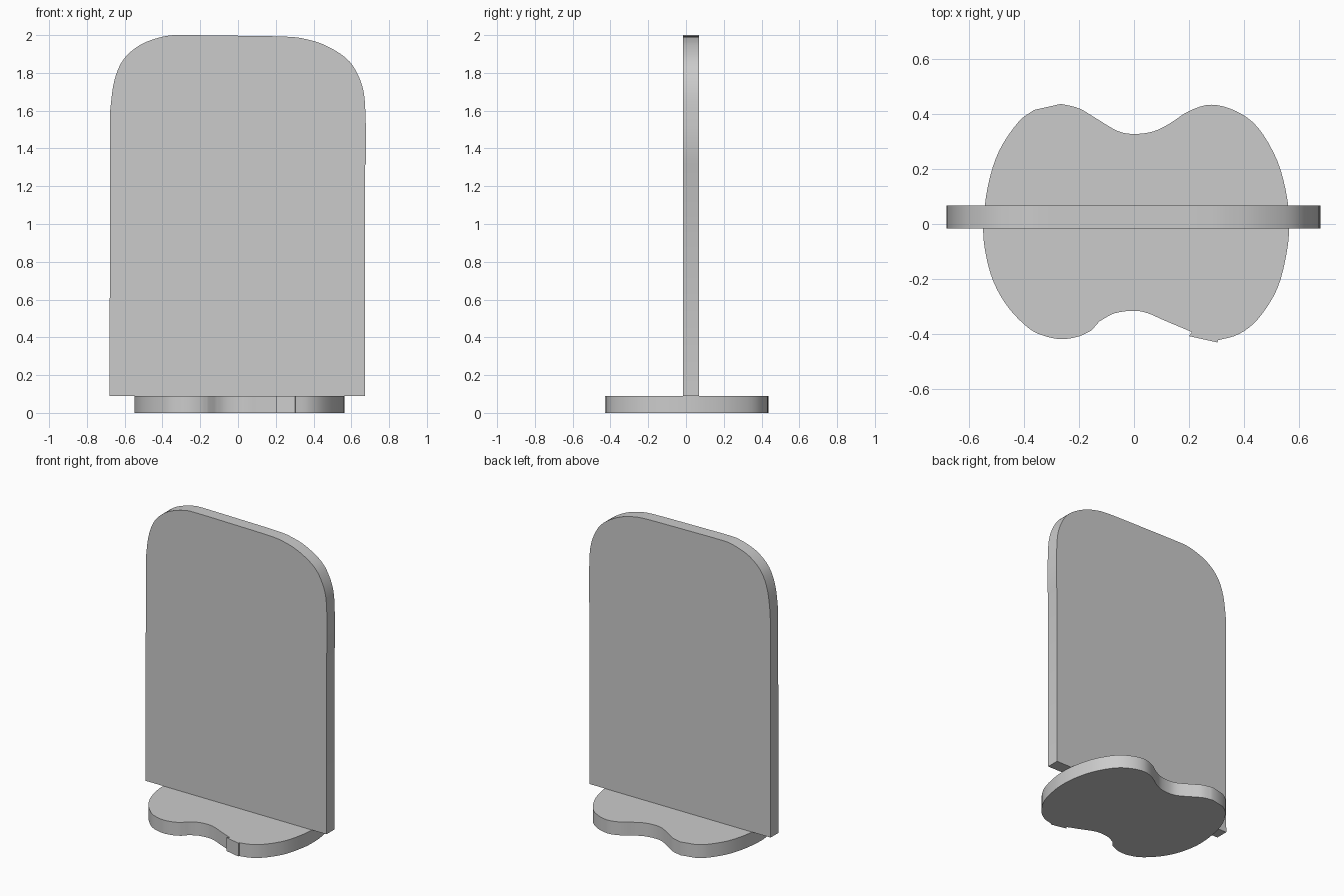
import bpy, bmesh
from mathutils import Vector

if "Cube" in bpy.data.objects:
    bpy.data.objects.remove(bpy.data.objects["Cube"])


def smooth_run(pts, steps=4):
    """Catmull-Rom curve through an open run of points."""
    p = [Vector(q) for q in pts]
    if len(p) < 3:
        return p
    p = [2 * p[0] - p[1]] + p + [2 * p[-1] - p[-2]]
    out = []
    for a, b, c, d in zip(p, p[1:], p[2:], p[3:]):
        for i in range(steps):
            t = i / steps
            out.append(0.5 * (2 * b + (c - a) * t + (2 * a - 5 * b + 4 * c - d) * t * t
                              + (3 * b - a - 3 * c + d) * t ** 3))
    return out + [p[-2]]


def plate(name, outline, place, depth):
    """Extrude a closed 2D outline into a flat plate."""
    bm = bmesh.new()
    face = bm.faces.new([bm.verts.new(place(p)) for p in outline])
    ext = bmesh.ops.extrude_face_region(bm, geom=[face])
    bmesh.ops.translate(bm, vec=depth,
                        verts=[v for v in ext["geom"] if isinstance(v, bmesh.types.BMVert)])
    bmesh.ops.recalc_face_normals(bm, faces=bm.faces)
    mesh = bpy.data.meshes.new(name)
    bm.to_mesh(mesh)
    bm.free()
    obj = bpy.data.objects.new(name, mesh)
    bpy.context.collection.objects.link(obj)
    bpy.ops.object.select_all(action="DESELECT")
    obj.select_set(True)
    bpy.context.view_layer.objects.active = obj
    bpy.ops.object.shade_smooth_by_angle()


# Base: waisted foot; each run is smooth, with corners between runs
base_runs = [
    [(0.305, -0.422), (0.38, -0.40), (0.45, -0.345), (0.52, -0.235), (0.555, -0.10),
     (0.563, 0), (0.555, 0.10), (0.52, 0.23), (0.45, 0.35), (0.37, 0.41), (0.28, 0.433),
     (0.20, 0.41), (0.13, 0.365), (0.07, 0.336), (0, 0.327), (-0.06, 0.338),
     (-0.14, 0.385), (-0.20, 0.42), (-0.265, 0.436)],
    [(-0.363, 0.414), (-0.42, 0.37), (-0.49, 0.265), (-0.53, 0.14), (-0.547, 0),
     (-0.54, -0.10), (-0.51, -0.21), (-0.455, -0.305), (-0.38, -0.38), (-0.32, -0.408),
     (-0.26, -0.418), (-0.20, -0.408), (-0.155, -0.387)],
    [(-0.125, -0.353), (-0.07, -0.324), (0, -0.315), (0.05, -0.324), (0.11, -0.35),
     (0.21, -0.392)],
    [(0.20, -0.407), (0.303, -0.43)],
]
base_outline = [p for run in base_runs for p in smooth_run(run)]
plate("base", base_outline, lambda p: (p.x, p.y, 0), (0, 0, 0.09))

# Panel: tall upright board with rounded upper corners
panel_top = smooth_run([
    (0.677, 1.52), (0.667, 1.69), (0.63, 1.80), (0.57, 1.88), (0.46, 1.947),
    (0.354, 1.98), (0.25, 1.992), (-0.03, 1.997), (-0.31, 2.0), (-0.38, 1.995),
    (-0.45, 1.977), (-0.52, 1.947), (-0.587, 1.894), (-0.63, 1.83), (-0.66, 1.735),
    (-0.677, 1.60)])
panel_outline = ([Vector((-0.68, 0.09)), Vector((0.672, 0.09)), Vector((0.673, 1.31)),
                  Vector((0.677, 1.32))] + panel_top)
plate("upright_panel", panel_outline, lambda p: (p.x, -0.016, p.y), (0, 0.084, 0))
